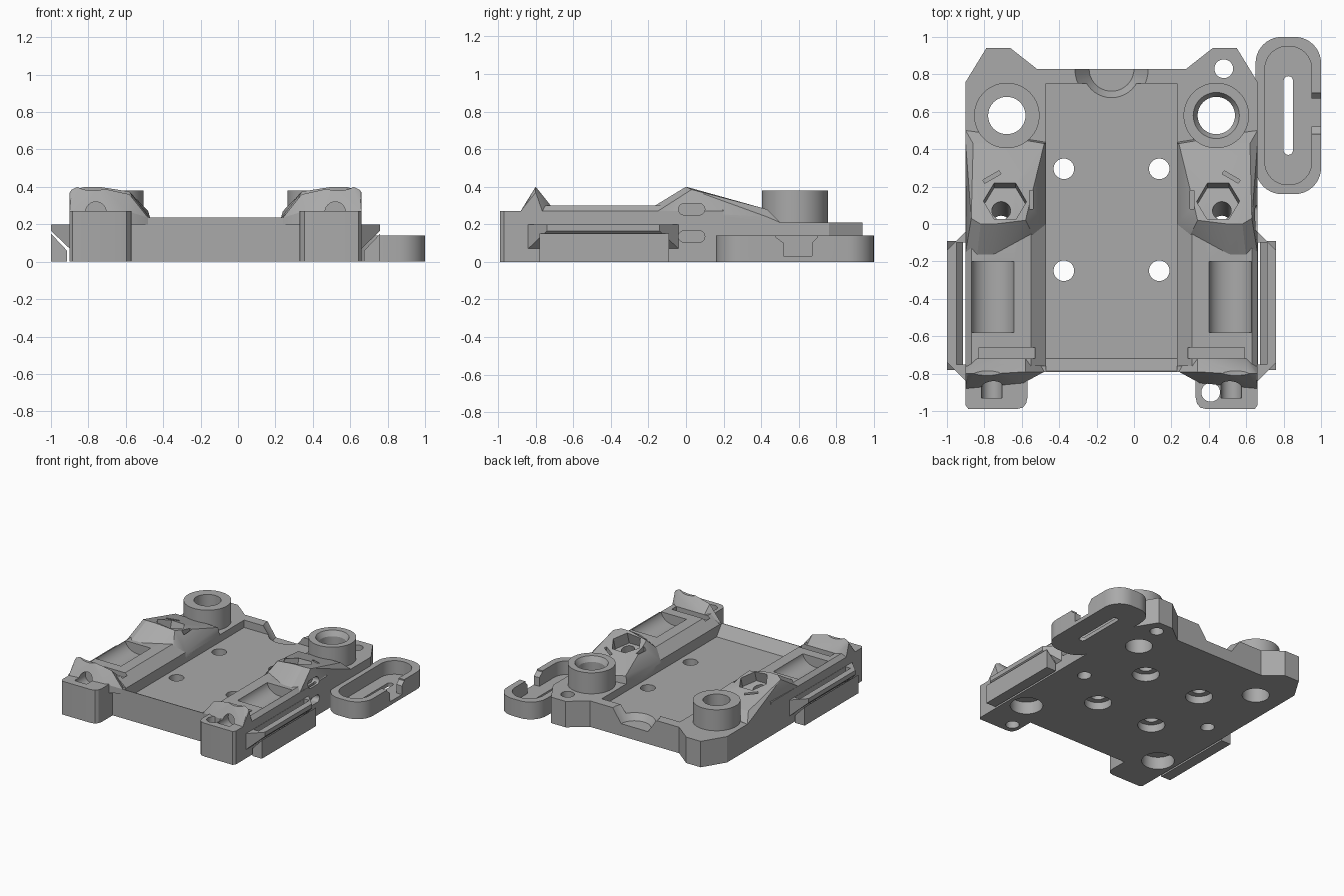
import bpy, bmesh, math
from mathutils import Matrix, Vector

if "Cube" in bpy.data.objects:
    bpy.data.objects.remove(bpy.data.objects["Cube"])

CX = -0.12  # centre line of the mount body
grey = bpy.data.materials.new("matte grey")
grey.use_nodes = True
GREY = (0.4, 0.4, 0.4, 1)
grey.diffuse_color = GREY
grey.node_tree.nodes["Principled BSDF"].inputs["Base Color"].default_value = GREY


def finish(name, bm, side=1):
    """Mirror to the chosen side of the centre line and make an object."""
    for v in bm.verts:
        v.co.x = CX + side * v.co.x
    bmesh.ops.recalc_face_normals(bm, faces=bm.faces)
    mesh = bpy.data.meshes.new(name)
    bm.to_mesh(mesh)
    bm.free()
    mesh.materials.append(grey)
    obj = bpy.data.objects.new(name, mesh)
    bpy.context.collection.objects.link(obj)
    return obj


def prism(name, pts, lo, hi, axis="z", side=1):
    place = {"x": lambda a, b, h: (h, a, b),
             "y": lambda a, b, h: (a, h, b),
             "z": lambda a, b, h: (a, b, h)}[axis]
    bm = bmesh.new()
    rings = [[bm.verts.new(place(a, b, h)) for a, b in pts] for h in (lo, hi)]
    for ring in rings:
        bm.faces.new(ring)
    n = len(pts)
    for i in range(n):
        j = (i + 1) % n
        bm.faces.new((rings[0][i], rings[0][j], rings[1][j], rings[1][i]))
    return finish(name, bm, side)


def hull(name, pts, side=1):
    bm = bmesh.new()
    for p in pts:
        bm.verts.new(p)
    bmesh.ops.convex_hull(bm, input=bm.verts)
    bmesh.ops.dissolve_limit(bm, angle_limit=0.01, verts=bm.verts, edges=bm.edges)
    return finish(name, bm, side)


def cone(name, x, y, z0, z1, r0, r1=None, side=1, seg=40, tilt=0.0, spin=0.0):
    """Upright round part; tilt leans it about its top end."""
    bm = bmesh.new()
    m = (Matrix.Translation((x, y, z1)) @ Matrix.Rotation(tilt, 4, "X")
         @ Matrix.Translation((0, 0, (z0 - z1) / 2)) @ Matrix.Rotation(spin, 4, "Z"))
    bmesh.ops.create_cone(bm, cap_ends=True, segments=seg, radius1=r0,
                          radius2=r0 if r1 is None else r1, depth=z1 - z0, matrix=m)
    return finish(name, bm, side)


def rounded(x0, x1, y0, y1, r, n=10):
    pts = []
    for k, (x, y) in enumerate(((x1 - r, y1 - r), (x0 + r, y1 - r),
                                (x0 + r, y0 + r), (x1 - r, y0 + r))):
        for i in range(n + 1):
            a = math.pi / 2 * (k + i / n)
            pts.append((x + r * math.cos(a), y + r * math.sin(a)))
    return [p for i, p in enumerate(pts) if (Vector(p) - Vector(pts[i - 1])).length > 1e-5]


def rect(x0, x1, y0, y1):
    return [(x0, y0), (x1, y0), (x1, y1), (x0, y1)]


def cut(targets, cutter):
    cutter.hide_render = True
    for t in targets:
        mod = t.modifiers.new("cut", "BOOLEAN")
        mod.operation, mod.solver, mod.object = "DIFFERENCE", "EXACT", cutter
        bpy.context.view_layer.update()
        graph = bpy.context.evaluated_depsgraph_get()
        mesh = bpy.data.meshes.new_from_object(t.evaluated_get(graph))
        t.modifiers.clear()
        t.data = mesh
    bpy.data.objects.remove(cutter)


# Base plate with rear ears, front wall and centre pocket
half = [(0.78, -0.79), (0.78, 0.76), (0.67, 0.94), (0.54, 0.94), (0.40, 0.83)]
base = prism("base_plate", half + [(-x, y) for x, y in reversed(half)], 0, 0.21)
wall = prism("front_wall", rect(-0.40, 0.40, -0.79, -0.72), 0.2, 0.235)
cut([base, wall], prism("pocket_cutter", [(-0.72, 0.15), (-0.79, 0.242), (-0.79, 0.5),
                                          (0.75, 0.5), (0.75, 0.15)], -0.35, 0.35, "x"))
cut([base], cone("rear_notch_cutter", 0, 0.83, 0.10, 0.23, 0.12, 0.21))
for s in (1, -1):
    for y in (0.295, -0.25):
        cut([base], cone("screw_cutter", 0.255, y, -0.1, 0.3, 0.055, side=s))
        cut([base], cone("counterbore_cutter", 0.255, y, -0.1, 0.06, 0.1, side=s))

TILT = -math.atan(0.28)
for s, tag in ((1, "left"), (-1, "right")):
    # Side rail with cradle trough and cross groove
    rail = prism("side_rail_" + tag, [(0.35, 0.12), (0.35, 0.235), (0.43, 0.30),
                                      (0.75, 0.30), (0.78, 0.27), (0.78, 0.12)],
                 -0.76, 0.2, "y", s)
    trough = [(0.635 + 0.115 * math.cos(a), 0.31 + 0.09 * math.sin(a))
              for a in [i * math.pi / 12 for i in range(24)]]
    cut([rail], prism("trough_cutter", trough, -0.58, -0.2, "y", s))
    cut([rail], prism("groove_cutter", rect(0.41, 0.71, -0.72, -0.66), 0.26, 0.5, "z", s))

    # Sloped nut block
    ramp = hull("nut_block_" + tag, [
        (0.46, 0.02, 0.375), (0.62, 0, 0.40), (0.70, 0, 0.40), (0.75, 0.03, 0.385),
        (0.36, 0.43, 0.27), (0.74, 0.43, 0.28), (0.72, -0.18, 0.29), (0.64, -0.18, 0.29),
        (0.42, -0.06, 0.29), (0.35, 0, 0.235), (0.35, 0.43, 0.235), (0.78, 0.43, 0.24),
        (0.78, -0.15, 0.27), (0.35, 0, 0.12), (0.35, 0.45, 0.12), (0.78, 0.52, 0.12),
        (0.78, 0.50, 0.21), (0.78, -0.15, 0.12), (0.6, -0.17, 0.12)], s)

    # Boss and rear ear hole
    boss = cone("round_boss_" + tag, 0.56, 0.58, 0.12, 0.38, 0.175, side=s, seg=56)
    cut([base, boss, ramp], cone("boss_cutter", 0.56, 0.58, -0.1, 0.5, 0.1, side=s))
    cut([boss], cone("boss_bevel_cutter", 0.56, 0.58, 0.34, 0.40, 0.1, 0.135, side=s))
    cut([base], cone("ear_hole_cutter", 0.60, 0.83, -0.1, 0.4, 0.05, side=s))

    # Hexagonal nut seat, its bolt hole and two slits, square to the slope
    cut([ramp, rail], cone("nut_cutter", 0.57, 0.13, 0.27, 0.39, 0.115, side=s,
                           seg=6, tilt=TILT, spin=math.pi / 6))
    cut([ramp, rail, base], cone("bolt_cutter", 0.59, 0.11, -0.2, 0.42, 0.05,
                                 side=s, tilt=TILT))
    for angle in (math.pi, math.pi / 3):
        c, n = math.cos(angle), math.sin(angle)
        slit = [(0.57 + c * d - n * w, 0.13 + n * d + c * w)
                for d, w in ((0.13, -0.05), (0.15, -0.05), (0.15, 0.05), (0.13, 0.05))]
        cut([ramp, rail], prism("slit_cutter", slit, 0.29, 0.5, "z", s))

    # Front foot and raised crown with a round channel
    foot = prism("front_foot_" + tag, [(0.45, -0.74), (0.45, -0.93), (0.457, -0.96),
                                       (0.475, -0.982), (0.51, -0.99), (0.765, -0.99),
                                       (0.78, -0.97), (0.78, -0.74)], 0, 0.27, "z", s)
    crown = hull("front_crown_" + tag, [
        (0.77, -0.80, 0.385), (0.74, -0.80, 0.40), (0.62, -0.80, 0.395), (0.46, -0.79, 0.36),
        (0.78, -0.80, 0.37), (0.78, -0.88, 0.27), (0.47, -0.85, 0.27), (0.36, -0.79, 0.235),
        (0.72, -0.72, 0.30), (0.46, -0.72, 0.30), (0.36, -0.74, 0.2), (0.78, -0.74, 0.2),
        (0.78, -0.88, 0.2), (0.47, -0.85, 0.2), (0.36, -0.79, 0.2)], s)
    dip = [(0.655 + 0.09 * math.cos(a), 0.415 + 0.035 * math.sin(a))
           for a in [i * math.pi / 10 for i in range(20)]]
    cut([crown], prism("dip_cutter", dip, -0.95, -0.7, "y", s))
    channel = [(0.64 + 0.055 * math.cos(a), 0.265 + 0.055 * math.sin(a))
               for a in [i * math.pi / 12 for i in range(24)]]
    cut([foot, crown], prism("channel_cutter", channel, -0.93, -0.79, "y", s))
    cut([foot, base], cone("foot_hole_cutter", 0.53, -0.90, -0.1, 0.5, 0.05, side=s))
    cut([base], cone("underside_cutter", 0.63, -0.62, -0.1, 0.1, 0.12, side=s))

    # Strap flange and the loose clip bar beneath it
    flange = hull("strap_flange_" + tag, [
        (0.76, -0.84, 0.2), (0.76, -0.04, 0.2), (0.78, -0.84, 0.2), (0.78, -0.04, 0.2),
        (0.88, -0.74, 0.2), (0.88, -0.14, 0.2), (0.88, -0.74, 0.165), (0.88, -0.14, 0.165),
        (0.78, -0.84, 0.07), (0.78, -0.04, 0.07), (0.76, -0.84, 0.07), (0.76, -0.04, 0.07)], s)
    cut([flange], prism("strap_cutter", rect(0.782, 0.83, -0.75, -0.1), 0, 0.4, "z", s))
    prism("clip_bar_" + tag, [(0.795, 0), (0.88, 0), (0.88, 0.15), (0.795, 0.06)],
          -0.78, -0.09, "y", s)

    # Tie slots on one flank only
    if s == 1:
        for z in (0.25, 0.105):
            cut([base, rail, ramp], prism("tie_cutter", rounded(-0.04, 0.10, z, z + 0.06, 0.029),
                                          0.72, 0.9, "x"))
        cut([base, rail, ramp], prism("tie_link_cutter", rect(0.74, 0.76, -0.03, 0.09),
                                      0.13, 0.28, "z"))

# Separate strap hook tray beside the body (offsets measured from the centre line)
tray = prism("hook_tray", rounded(0.77, 1.12, 0.16, 1.0, 0.14), 0, 0.14)
cut([tray], prism("tray_cutter", rounded(0.82, 1.07, 0.21, 0.95, 0.12), 0.03, 0.3))
cut([tray], prism("tray_slot_cutter", rounded(0.92, 0.97, 0.37, 0.79, 0.024), -0.1, 0.2))
cut([tray], prism("tray_gap_cutter", [(0.52, 0.03), (0.67, 0.03), (0.67, 0.10), (0.70, 0.13),
                                      (0.70, 0.3), (0.48, 0.3), (0.48, 0.13), (0.52, 0.10)],
                  1.05, 1.2, "x"))

# Smooth round walls, keep hard edges
bpy.ops.object.select_all(action="DESELECT")
for obj in bpy.context.collection.objects:
    if obj.type == "MESH":
        obj.select_set(True)
        bpy.context.view_layer.objects.active = obj
bpy.ops.object.shade_smooth_by_angle(angle=math.radians(25))
